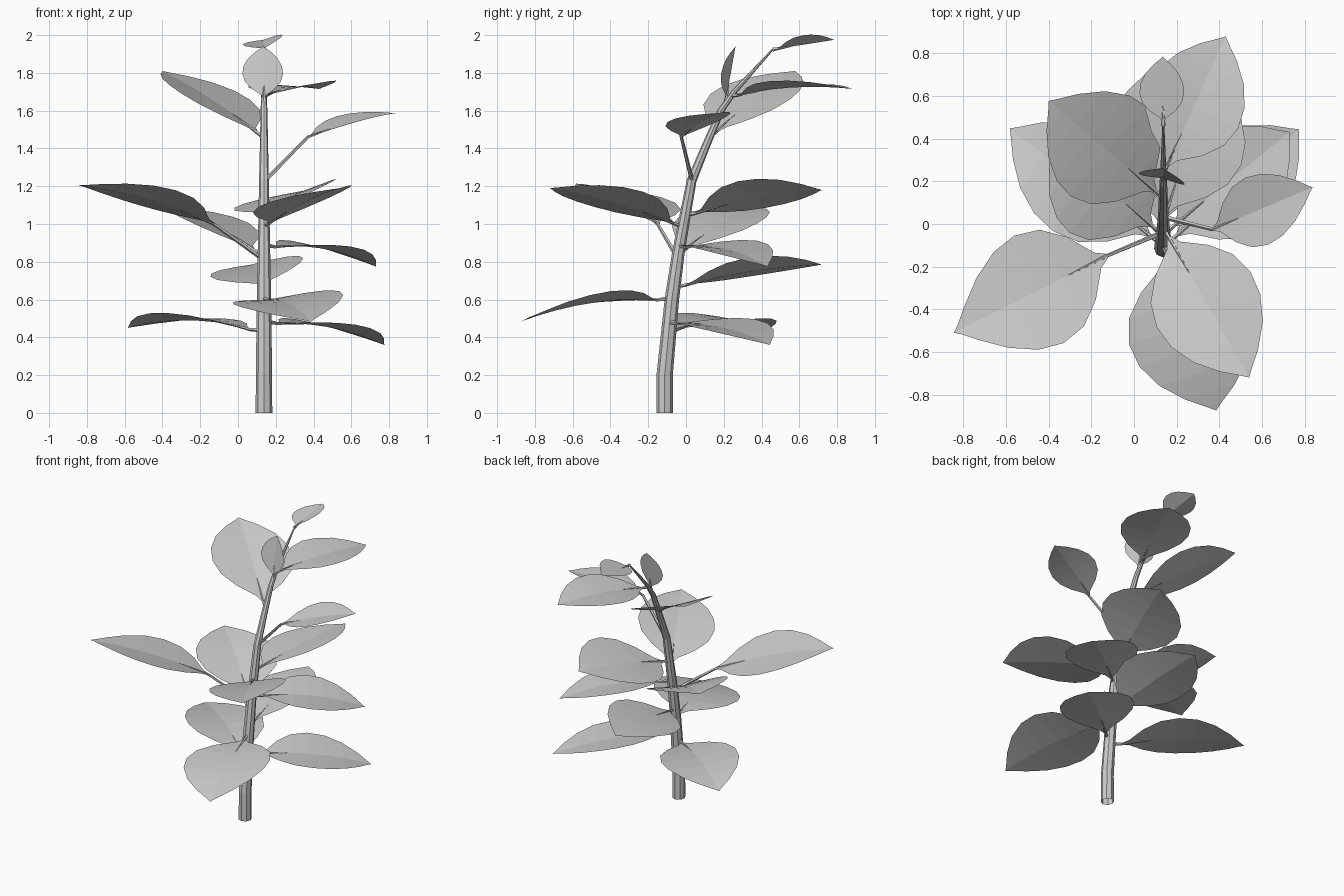
import bpy
from math import sin, cos, pi
from mathutils import Vector as V

if "Cube" in bpy.data.objects:
    bpy.data.objects.remove(bpy.data.objects["Cube"])

grey = bpy.data.materials.new("plain grey")
grey.diffuse_color = (0.6, 0.6, 0.6, 1)
grey.use_nodes = True
grey.node_tree.nodes["Principled BSDF"].inputs["Base Color"].default_value = grey.diffuse_color


def add_mesh(name, verts, faces):
    me = bpy.data.meshes.new(name)
    me.from_pydata([tuple(v) for v in verts], [], faces)
    me.materials.append(grey)
    ob = bpy.data.objects.new(name, me)
    bpy.context.collection.objects.link(ob)
    return ob


def tube(name, path, sides):
    """Tapered tube through (x, y, z, radius) points, open at the start."""
    pts = [V(p[:3]) for p in path]
    verts, faces = [], []
    for i, p in enumerate(pts):
        d = (pts[min(i + 1, len(pts) - 1)] - pts[max(i - 1, 0)]).normalized()
        u = d.cross(V((0, 1, 0)) if abs(d.y) < 0.9 else V((1, 0, 0))).normalized()
        w = d.cross(u)
        for k in range(sides):
            a = 2 * pi * k / sides
            verts.append(p + (u * cos(a) + w * sin(a)) * path[i][3])
    for i in range(len(pts) - 1):
        for k in range(sides):
            n = (k + 1) % sides
            a, b = i * sides, (i + 1) * sides
            faces.append((a + k, a + n, b + n, b + k))
    faces.append(tuple(range(len(verts) - sides, len(verts))))
    return add_mesh(name, verts, faces)


# Half width along the blade, as (position, fraction)
OUTLINE = [(0, .04), (.06, .14), (.17, .57), (.3, .88), (.45, 1), (.6, .95),
           (.75, .74), (.88, .41), (.96, .13), (1, .0)]
ACROSS = (-1, -.5, 0, .5, 1)


def leaf(name, base, tip, side, bend=0.03, start=None, point=0):
    """Arched blade with a shallow fold, on a thin stalk."""
    base, tip, side = V(base), V(tip), V(side) / 2
    s = V(start) if start else base.lerp(tip, .06)
    up = (tip - s).cross(side).normalized()
    if up.z < 0:
        up = -up

    def mid(t):
        return s.lerp(tip, t) + V((0, 0, 4 * bend * t * (1 - t)))
    verts, faces = [], []
    for t, w in OUTLINE[:-1]:
        w *= 1 - point * t ** 3
        for a in ACROSS:
            verts.append(mid(t) + side * (w * a) + up * (0.025 * w * abs(a)))
    verts.append(mid(1))
    n, rows = len(ACROSS), len(OUTLINE) - 1
    for r in range(rows - 1):
        for k in range(n - 1):
            i = r * n + k
            faces.append((i, i + 1, i + n + 1, i + n))
    last = (rows - 1) * n
    faces += [(last + k, last + k + 1, len(verts) - 1) for k in range(n - 1)]
    add_mesh(name, verts, faces)
    # Stalk running into the midrib
    tube(name + "_stalk", [(*base, .012), (*s, .009), (*mid(.12), .006),
                           (*mid(.25), .002)], 5)


# Bent main stem
tube("stem", [(.1375, -.113, 0, .044), (.1375, -.113, .2, .043),
              (.1375, -.075, .6, .038), (.1375, -.04, .85, .033),
              (.1375, 0, 1.07, .029), (.1375, .03, 1.23, .026),
              (.1375, .1, 1.4, .022), (.1375, .185, 1.6, .018),
              (.1375, .255, 1.7, .014), (.1375, .46, 1.925, .005)], 8)

# Leaves from the bottom up: stem point, tip, width vector, arch, blade start
leaf("low_left_leaf", (.11, -.08, .44), (-.583, .448, .45), (.31, .42, -.03), .045)
leaf("low_right_leaf", (.17, -.08, .48), (.775, .444, .36), (.32, -.38, -.03), .035)
leaf("low_front_leaf", (.14, -.1, .605), (.385, -.875, .483), (.56, .17, .07), .04)
leaf("low_back_leaf", (.1375, -.05, .67), (.07, .72, .785), (.49, 0, .1), .02)
leaf("middle_right_leaf", (.16, -.03, .885), (.73, .432, .775), (.31, -.37, -.03), .04)
leaf("middle_left_leaf", (.11, -.03, .85), (-.385, .39, 1.09), (.36, .42, -.03))
leaf("long_left_leaf", (.11, -.05, .83), (-.845, -.51, 1.205), (.24, -.52, .07),
     .03, (-.128, -.15, 1.0), .35)
leaf("middle_front_leaf", (.14, -.02, .99), (.54, -.72, 1.19), (.44, .26, .08), .02)
leaf("middle_back_leaf", (.1375, .01, 1.05), (.37, .72, 1.18), (.52, -.15, .14), .02)
leaf("upper_right_leaf", (.15, .03, 1.235), (.838, .173, 1.587), (.11, -.32, -.03),
     .015, (.37, -.025, 1.46), .2)
leaf("upper_left_leaf", (.13, .13, 1.465), (-.4, .577, 1.81), (.36, .42, -.03), .02)
leaf("upper_back_leaf", (.1375, .235, 1.68), (.43, .88, 1.715), (.42, -.2, .02), .025)
leaf("young_front_leaf", (.1375, .21, 1.65), (.135, .262, 1.94), (.215, -.05, 0), 0)
leaf("top_leaf", (.1375, .46, 1.925), (.135, .785, 1.975), (.21, 0, .05), 0)
